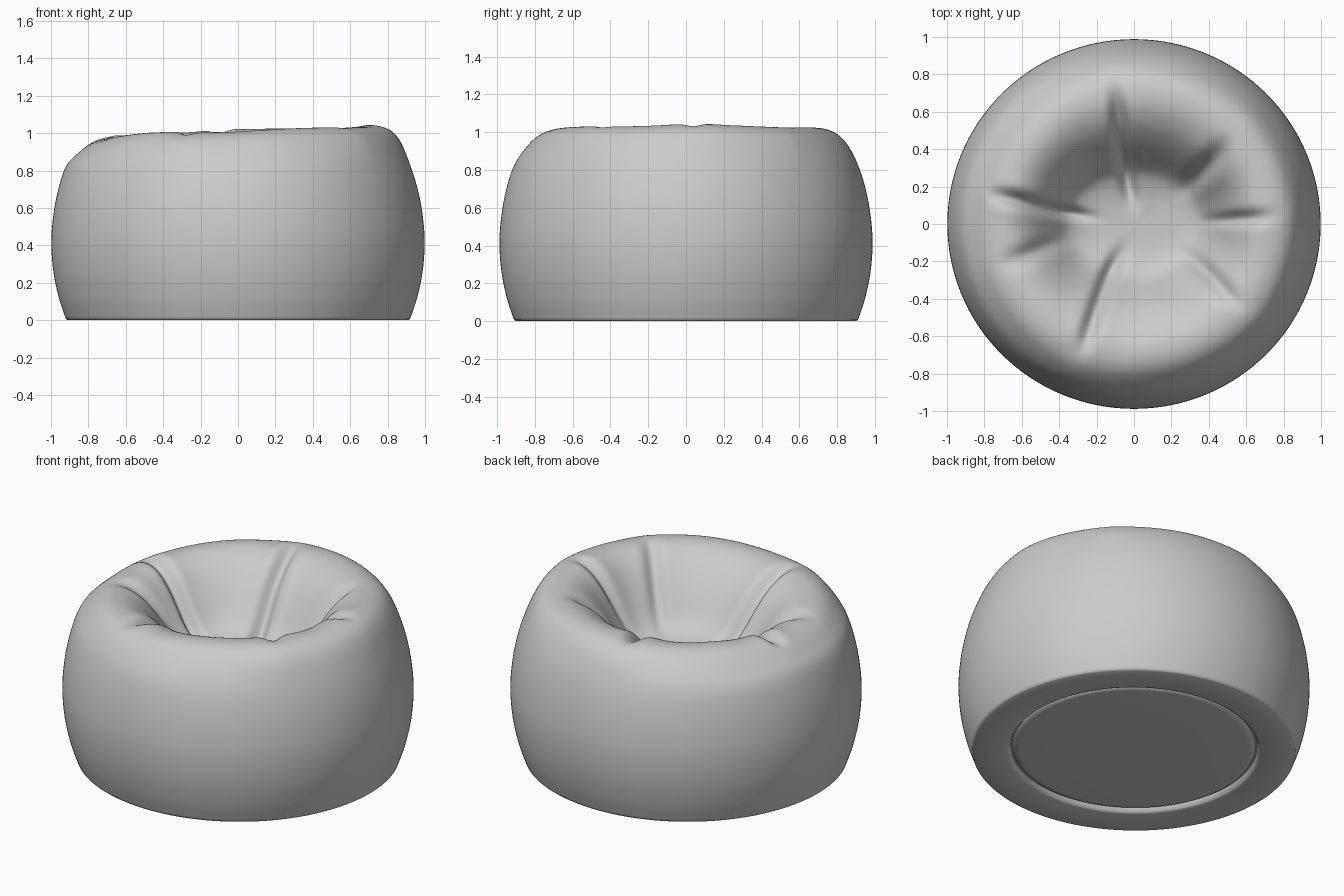
import bpy, bmesh, math

if "Cube" in bpy.data.objects:
    bpy.data.objects.remove(bpy.data.objects["Cube"])

SEG = 288

# Upholstery profile (radius, height): hollow centre -> rim -> bulging side -> base edge
PROFILE = [(0.0, .60), (.12, .602), (.22, .61), (.31, .64), (.37, .70), (.435, .795),
           (.50, .885), (.57, .958), (.65, 1.005), (.73, 1.015), (.80, .995), (.853, .95),
           (.902, .87), (.948, .75), (.984, .59), (.998, .42), (.987, .26), (.958, .12), (.925, .02)]
# Underside: flat ring, then a shallow groove around a recessed disc
UNDERSIDE = [(.920, .006), (.91, 0), (.82, 0), (.725, 0), (.71, .006), (.70, .03),
             (.69, .03), (.68, .017), (.65, .015), (.3, .015)]
# Folds: angle in degrees, inner radius, outer radius, depth, width
FOLDS = [(98, .12, .76, .075, .040), (42, .32, .68, .055, .055), (3, .36, .77, .05, .038),
         (-38, .30, .74, .045, .045), (-112, .18, .76, .065, .040),
         (197, .38, .76, .04, .055), (168, .22, .82, .065, .038)]
# The rim is drawn slightly straight between these fold ends
CORNERS = sorted(f[0] % 360 for f in FOLDS)


def smooth(a, b, x):
    t = max(0.0, min(1.0, (x - a) / (b - a)))
    return t * t * (3 - 2 * t)


def catmull(pts, n):
    out = []
    for i in range(len(pts) - 1):
        p0, p1, p2, p3 = (pts[max(0, min(len(pts) - 1, i + k))] for k in (-1, 0, 1, 2))
        for j in range(n):
            t = j / n
            out.append(tuple(.5 * (2 * b + (c - a) * t + (2 * a - 5 * b + 4 * c - d) * t * t
                                   + (3 * b - a - 3 * c + d) * t ** 3)
                             for a, b, c, d in zip(p0, p1, p2, p3)))
    return out + [pts[-1]]


def chord(th):
    """Radius factor of the polygon joining the fold ends."""
    deg = math.degrees(th) % 360
    ends = [CORNERS[-1] - 360] + CORNERS + [CORNERS[0] + 360]
    for a, b in zip(ends, ends[1:]):
        if a <= deg <= b:
            return math.cos(math.radians((b - a) / 2)) / math.cos(math.radians(deg - (a + b) / 2))
    return 1.0


def shape(r, z, th, outer):
    """Turn a profile point into a cushion surface point with folds and a tilted rim."""
    push = 0.0
    for deg, r0, r1, depth, width in ([] if outer else FOLDS):
        d = (th - math.radians(deg) + math.pi) % (2 * math.pi) - math.pi
        s = d * max(r, .12)
        window = smooth(r0 - .08, r0 + .18, r) * (1 - smooth(r1 - .18, r1 + .05, r))
        # narrow valley flanked by soft puffs
        push += depth * window * (math.exp(-(s / width) ** 2)
                                  - .3 * math.exp(-(s / (width * 3)) ** 2))
    inner = 0 if outer else 1 - smooth(.15, .74, r)
    top = smooth(.8, .99, z) if outer else smooth(.55, .95, z)
    rr = (r + push * .25) * (1 + top * (.15 * (chord(th) - 1) + .006))
    x = rr * math.cos(th) * (1 + .12 * inner)
    y = rr * math.sin(th) * (1 - .18 * inner) * .99
    tilt = .03 * x - .035 * smooth(.4, .9, -x) - .01 * smooth(.5, .9, -y)
    z += top * (tilt + .004 * math.sin(5 * th + 1)) - push
    return x + .01 * inner, y, z


bm = bmesh.new()
samples = catmull(PROFILE, 5)[1:]
crest = max(range(len(samples)), key=lambda i: samples[i][1])
centre = bm.verts.new((.01, 0, .60))
rings = []
for i, (r, z) in enumerate(samples + UNDERSIDE):
    outer = i > crest + 5
    rings.append([bm.verts.new(shape(r, z, 2 * math.pi * k / SEG, outer)) for k in range(SEG)])
for a, b in zip(rings, rings[1:]):
    for k in range(SEG):
        n = (k + 1) % SEG
        bm.faces.new((a[k], b[k], b[n], a[n]))
for k in range(SEG):
    bm.faces.new((centre, rings[0][k], rings[0][(k + 1) % SEG]))
bm.faces.new(rings[-1])
# Relax the upper cushion so the folds and rim read as soft fabric
soft = [v for v in bm.verts if v.co.z > .5]
for _ in range(5):
    bmesh.ops.smooth_vert(bm, verts=soft, factor=.5, use_axis_x=True, use_axis_y=True, use_axis_z=True)
bmesh.ops.recalc_face_normals(bm, faces=bm.faces)

mesh = bpy.data.meshes.new("beanbag_seat")
bm.to_mesh(mesh)
bm.free()
seat = bpy.data.objects.new("beanbag_seat", mesh)
bpy.context.collection.objects.link(seat)
bpy.context.view_layer.objects.active = seat
seat.select_set(True)
bpy.ops.object.shade_smooth_by_angle(angle=math.radians(50))
